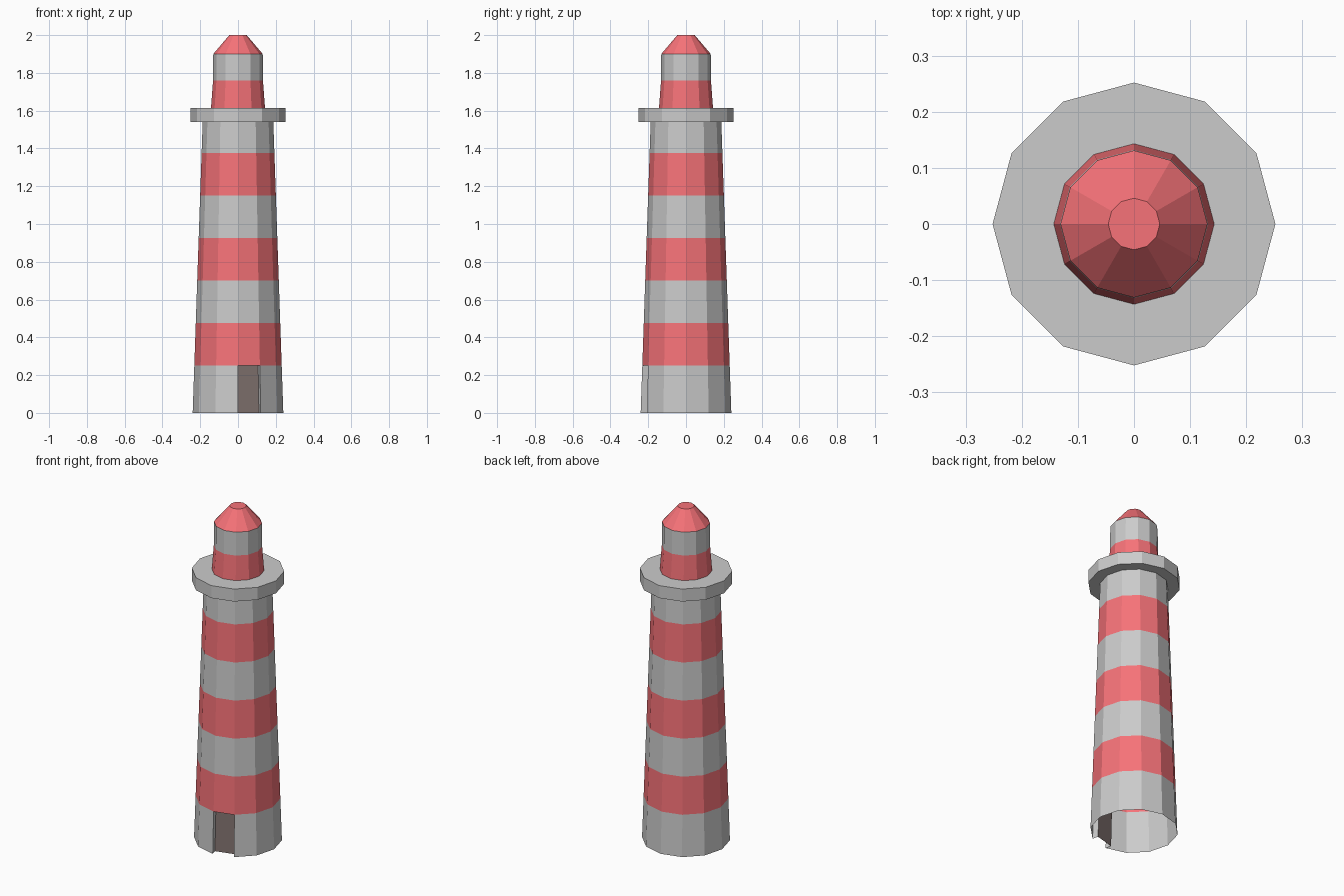
import bpy, bmesh, math

if "Cube" in bpy.data.objects:
    bpy.data.objects.remove(bpy.data.objects["Cube"])

SIDES = 12


def material(name, rgb):
    m = bpy.data.materials.new(name)
    m.diffuse_color = (*rgb, 1)
    m.use_nodes = True
    m.node_tree.nodes["Principled BSDF"].inputs["Base Color"].default_value = m.diffuse_color
    return m


MATS = [material("pale_grey", (0.8, 0.8, 0.8)),
        material("red", (0.93, 0.17, 0.19)),
        material("dark_door", (0.22, 0.17, 0.16))]
GREY, RED, DARK = range(3)


def lathe(name, profile, colours, cap_top=False, edit=None):
    """Sweep (radius, z) points into a 12-sided shell, one colour per band."""
    bm = bmesh.new()
    rings = []
    for r, z in profile:
        angles = [2 * math.pi * i / SIDES for i in range(SIDES)]
        rings.append([bm.verts.new((r * math.cos(a), r * math.sin(a), z)) for a in angles])
    bands = []
    for lower, upper, colour in zip(rings, rings[1:], colours):
        band = []
        for i in range(SIDES):
            j = (i + 1) % SIDES
            f = bm.faces.new((lower[i], lower[j], upper[j], upper[i]))
            f.material_index = colour
            band.append(f)
        bands.append(band)
    if cap_top:
        bm.faces.new(rings[-1]).material_index = colours[-1]
    if edit:
        edit(bm, bands)
    me = bpy.data.meshes.new(name)
    bm.to_mesh(me)
    bm.free()
    for m in MATS:
        me.materials.append(m)
    ob = bpy.data.objects.new(name, me)
    bpy.context.collection.objects.link(ob)
    return ob


def recess_door(bm, bands):
    """Push one front panel inwards, leaving the doorway open at the ground."""
    face = bands[0][9]
    a = math.radians(-75)
    depth = 0.036
    new = bmesh.ops.extrude_discrete_faces(bm, faces=[face])["faces"][0]
    new.material_index = DARK
    bmesh.ops.translate(bm, verts=new.verts,
                        vec=(-depth * math.cos(a), -depth * math.sin(a), 0))
    sill = [f for f in bm.faces if all(v.co.z < 0.001 for v in f.verts)]
    bmesh.ops.delete(bm, geom=sill, context='FACES_ONLY')


# Tapered striped tower, open underneath, with the doorway
heights = [0, 0.25, 0.475, 0.70, 0.925, 1.15, 1.375, 1.54]
tower = [(0.24 - 0.053 * z / 1.54, z) for z in heights]
lathe("striped_tower", tower, [GREY, RED] * 3 + [GREY], edit=recess_door)

# Gallery ring
lathe("gallery", [(0.187, 1.54), (0.252, 1.54), (0.252, 1.615), (0.143, 1.615)], [GREY] * 3)

# Lantern room: red base and grey upper band
lathe("lantern_room", [(0.143, 1.615), (0.132, 1.76), (0.131, 1.90)], [RED, GREY])

# Blunt conical roof
lathe("roof", [(0.131, 1.90), (0.046, 2.0)], [RED], cap_top=True)
